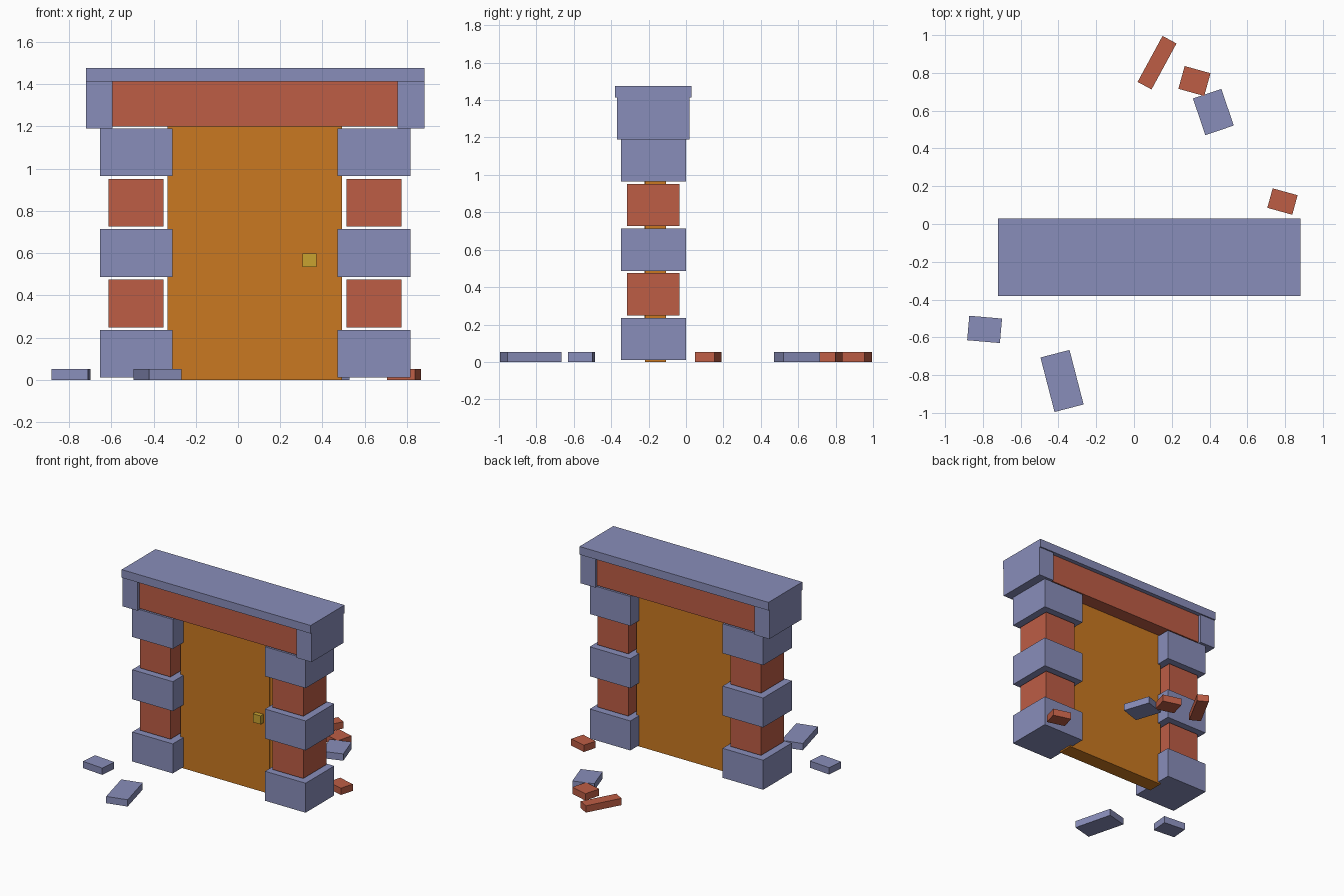
import bpy
from math import radians

old = bpy.data.objects.get("Cube")
if old:
    bpy.data.objects.remove(old, do_unlink=True)


def make_material(name, rgb):
    m = bpy.data.materials.new(name)
    m.use_nodes = True
    m.diffuse_color = (*rgb, 1)
    m.node_tree.nodes["Principled BSDF"].inputs["Base Color"].default_value = (*rgb, 1)
    return m


stone = make_material("blue_grey_stone", (0.25, 0.27, 0.49))
brick = make_material("red_brick", (0.51, 0.11, 0.06))
wood = make_material("orange_wood", (0.59, 0.19, 0.015))
brass = make_material("brass", (0.58, 0.36, 0.03))


def block(name, mat, x, y, z, turn=0):
    """Box spanning the given (low, high) ranges, turned about its own vertical axis."""
    spans = (x, y, z)
    bpy.ops.mesh.primitive_cube_add(size=1, location=[(a + b) / 2 for a, b in spans],
                                    rotation=(0, 0, radians(turn)))
    ob = bpy.context.object
    ob.name = name
    ob.scale = [b - a for a, b in spans]
    ob.data.materials.append(mat)
    return ob


CENTRE = 0.081  # middle line of the doorway

# Pillars: alternating wide stones and narrower bricks with open joints
for side, sign in (("right", -1), ("left", 1)):
    middle = CENTRE + sign * 0.563
    for i in range(5):
        low = 0.01 + i * 0.2385
        if i % 2 == 0:
            name, mat, half, depth = "pillar_stone", stone, 0.172, (-0.347, 0.0)
        else:
            name, mat, half, depth = "pillar_brick", brick, 0.13, (-0.315, -0.035)
        block(f"{side}_{name}_{i + 1}", mat, (middle - half, middle + half),
              depth, (low, low + 0.226))
    # Stone at each end of the lintel
    ends = sorted((CENTRE + sign * 0.674, CENTRE + sign * 0.801))
    block(f"{side}_lintel_end", stone, ends, (-0.37, 0.02), (1.19, 1.413))

# Lintel and cap slab
block("lintel_brick", brick, (-0.593, 0.755), (-0.345, -0.002), (1.198, 1.413))
block("cap_slab", stone, (-0.72, 0.882), (-0.38, 0.03), (1.413, 1.475))

# Door, its thin front panel and knob
block("door_frame", wood, (-0.333, 0.493), (-0.219, -0.107), (0, 1.199))
block("door_panel", wood, (-0.267, 0.425), (-0.223, -0.215), (0.07, 1.13))
block("door_knob", brass, (0.306, 0.372), (-0.257, -0.219), (0.533, 0.598))

# Loose rubble: material, centre, size and turn
rubble = [
    (brick, 0.122, 0.854, 0.277, 0.084, 61.5),
    (brick, 0.32, 0.757, 0.142, 0.125, -15.5),
    (stone, 0.42, 0.593, 0.159, 0.205, 18.5),
    (brick, 0.786, 0.119, 0.137, 0.107, -15.5),
    (stone, -0.791, -0.558, 0.174, 0.13, -5),
    (stone, -0.381, -0.831, 0.159, 0.298, 14.5),
]
for i, (mat, x, y, w, d, turn) in enumerate(rubble):
    block(f"rubble_{i + 1}", mat, (x - w / 2, x + w / 2), (y - d / 2, y + d / 2),
          (0, 0.052), turn)
